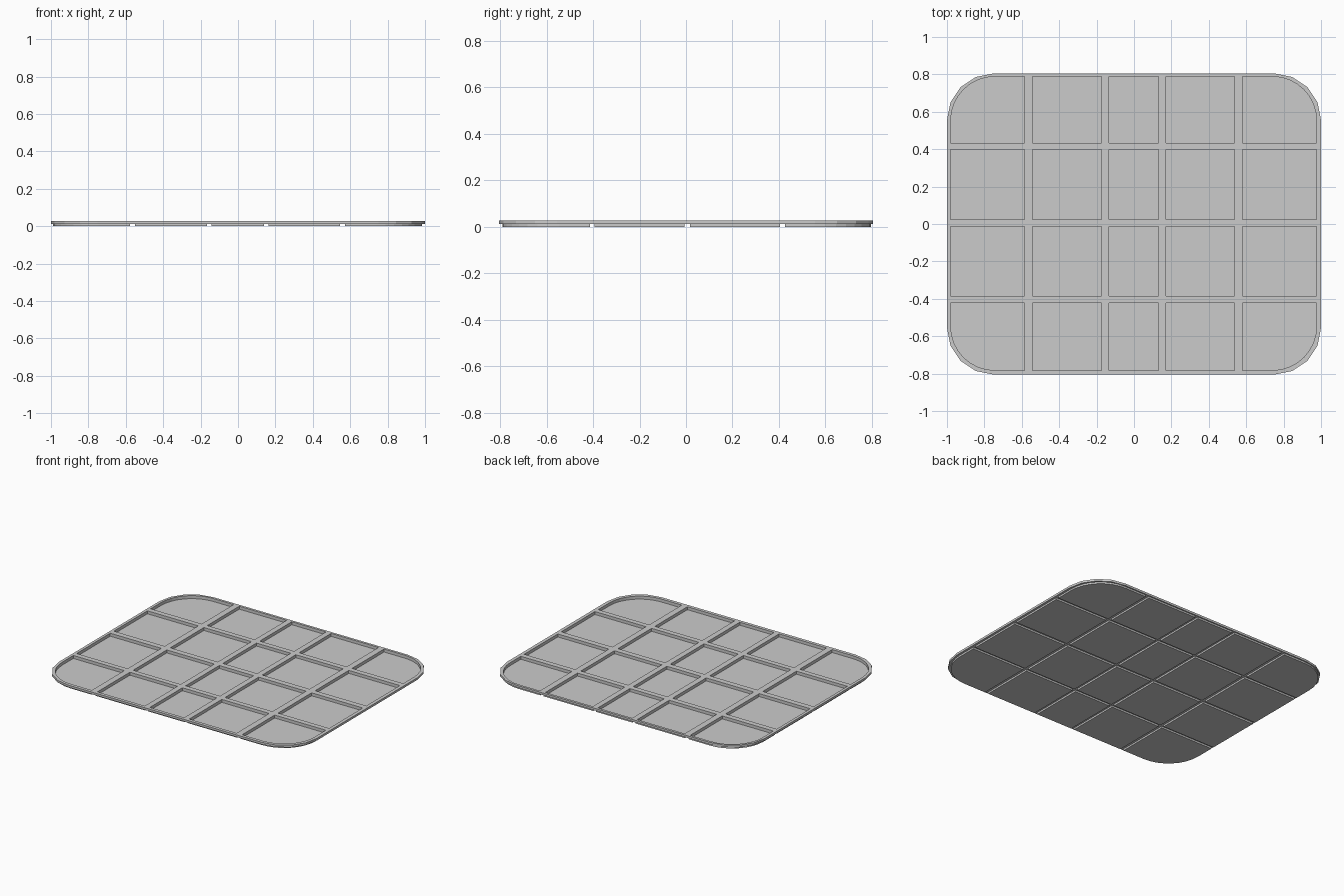
import bpy, bmesh, math

if "Cube" in bpy.data.objects:
    bpy.data.objects.remove(bpy.data.objects["Cube"])

TOP, PLATE, FLOOR = 0.027, 0.012, 0.006
WALL = 0.008
COLS = [(-0.98, -0.585), (-0.542, -0.174), (-0.135, 0.131), (0.17, 0.537), (0.58, 0.976)]
ROWS = [(-0.782, -0.422), (-0.386, -0.014), (0.025, 0.397), (0.434, 0.788)]


def outline(x0, x1, y0, y1, radii, seg):
    """Rectangle with a radius per corner, counter-clockwise from bottom left."""
    corners = [(x0, y0, 1, 1), (x1, y0, -1, 1), (x1, y1, -1, -1), (x0, y1, 1, -1)]
    pts = []
    for i, ((x, y, sx, sy), r) in enumerate(zip(corners, radii)):
        if r == 0:
            pts.append((x, y))
            continue
        for k in range(seg + 1):
            a = math.pi + (i + k / seg) * math.pi / 2
            pts.append((x + sx * r + r * math.cos(a), y + sy * r + r * math.sin(a)))
    return pts


def prism(bm, pts, z0, z1):
    lo = [bm.verts.new((x, y, z0)) for x, y in pts]
    hi = [bm.verts.new((x, y, z1)) for x, y in pts]
    bm.faces.new(lo[::-1])
    bm.faces.new(hi)
    for i in range(len(pts)):
        j = (i + 1) % len(pts)
        bm.faces.new((lo[i], lo[j], hi[j], hi[i]))


def make(name, bm):
    me = bpy.data.meshes.new(name)
    bm.to_mesh(me)
    bm.free()
    ob = bpy.data.objects.new(name, me)
    bpy.context.collection.objects.link(ob)
    return ob


def cells(name, grow, z0, z1):
    """One prism per compartment; the four corner ones are rounded outside."""
    bm = bmesh.new()
    for c, (x0, x1) in enumerate(COLS):
        for r, (y0, y1) in enumerate(ROWS):
            left, right = c == 0, c == len(COLS) - 1
            low, high = r == 0, r == len(ROWS) - 1
            flags = (left and low, right and low, right and high, left and high)
            radii = [(0.235 + grow) if f else 0 for f in flags]
            prism(bm, outline(x0 - grow, x1 + grow, y0 - grow, y1 + grow, radii, 8), z0, z1)
    return make(name, bm)


# Rounded upper plate
bm = bmesh.new()
prism(bm, outline(-1, 1, -0.805, 0.805, [0.25] * 4, 4), PLATE, TOP)
tray = make("compartment_tray", bm)

# Compartment bottoms added below, openings cut from above
parts = [(cells("cell_bottoms", WALL, 0, PLATE + 0.004), 'UNION'),
         (cells("cell_openings", 0, FLOOR, TOP + 0.05), 'DIFFERENCE')]
bpy.context.view_layer.objects.active = tray
for helper, op in parts:
    helper.hide_render = True
    mod = tray.modifiers.new(op.lower(), 'BOOLEAN')
    mod.operation, mod.object, mod.solver = op, helper, 'EXACT'
    bpy.ops.object.modifier_apply(modifier=mod.name)
    bpy.data.objects.remove(helper)
